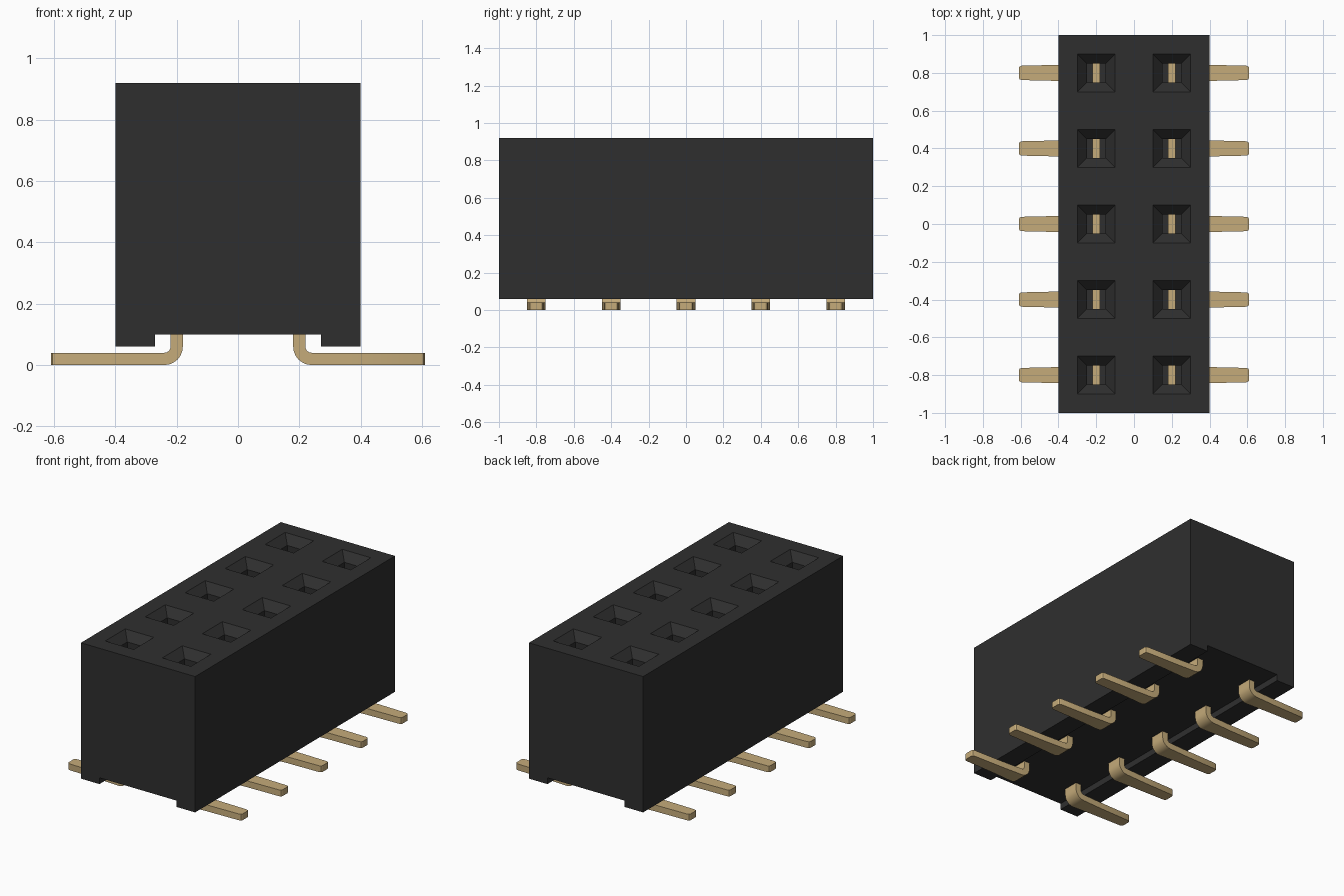
import bpy, bmesh, math
from mathutils import Vector

if "Cube" in bpy.data.objects:
    bpy.data.objects.remove(bpy.data.objects["Cube"], do_unlink=True)


def make_material(name, rgb):
    mat = bpy.data.materials.new(name)
    mat.use_nodes = True
    mat.diffuse_color = (*rgb, 1)
    bsdf = mat.node_tree.nodes["Principled BSDF"]
    bsdf.inputs["Base Color"].default_value = (*rgb, 1)
    bsdf.inputs["Roughness"].default_value = 0.6
    return mat


def finish(bm, name, mat):
    bmesh.ops.recalc_face_normals(bm, faces=bm.faces[:])
    mesh = bpy.data.meshes.new(name)
    bm.to_mesh(mesh)
    bm.free()
    mesh.materials.append(mat)
    obj = bpy.data.objects.new(name, mesh)
    bpy.context.collection.objects.link(obj)
    return obj


black = make_material("black plastic", (0.028, 0.028, 0.028))
gold = make_material("gold plating", (0.56, 0.41, 0.195))

ROWS = [-0.8, -0.4, 0.0, 0.4, 0.8]
TOP, UNDERSIDE, RAIL_BOTTOM = 0.92, 0.10, 0.06


def sink(bm, face, scale, z):
    """Extrude a face down to height z, scaled about its centre."""
    new = bmesh.ops.extrude_discrete_faces(bm, faces=[face])["faces"][0]
    c = new.calc_center_median()
    for v in new.verts:
        v.co = (c.x + (v.co.x - c.x) * scale, c.y + (v.co.y - c.y) * scale, z)
    return new


# Housing: top grid whose socket cells are sunk into funnels and square holes
bm = bmesh.new()
xs = [-0.4, -0.3, -0.1, 0.1, 0.3, 0.4]
ys = [-1.0] + [y + s for y in ROWS for s in (-0.1, 0.1)] + [1.0]
grid = [[bm.verts.new((x, y, TOP)) for x in xs] for y in ys]
sockets = []
for j in range(len(ys) - 1):
    for i in range(len(xs) - 1):
        f = bm.faces.new((grid[j][i], grid[j][i + 1], grid[j + 1][i + 1], grid[j + 1][i]))
        if i % 2 and j % 2:
            sockets.append(f)

# Side walls and underside
rim = [e for e in bm.edges if e.is_boundary]
walls = bmesh.ops.extrude_edge_only(bm, edges=rim)["geom"]
for v in walls:
    if isinstance(v, bmesh.types.BMVert):
        v.co.z = UNDERSIDE
bmesh.ops.edgeloop_fill(bm, edges=[e for e in bm.edges if e.is_boundary])

for f in sockets:
    funnel = sink(bm, f, 0.5, TOP - 0.05)
    sink(bm, funnel, 1.0, 0.2)


# Two standing rails along the underside
def bottom_faces():
    return [f for f in bm.faces if all(abs(v.co.z - UNDERSIDE) < 1e-4 for v in f.verts)]


for x in (-0.27, 0.27):
    faces = bottom_faces()
    geom = set(faces)
    for f in faces:
        geom.update(f.edges)
        geom.update(f.verts)
    bmesh.ops.bisect_plane(bm, geom=list(geom), plane_co=(x, 0, 0), plane_no=(1, 0, 0))
rails = [f for f in bottom_faces() if abs(f.calc_center_bounds().x) > 0.27]
for f in rails:
    sink(bm, f, 1.0, RAIL_BOTTOM)
finish(bm, "housing", black)


# Pins: rectangular section swept down, round a bend and out along the foot
def make_pin(name, side, y):
    half = 0.02
    # centre x, centre z, direction across the thickness, half width
    path = [(0.20, 0.30, (1, 0), 0.05)]
    for k in range(7):
        a = math.radians(90 * k / 6)
        n = (math.cos(a), math.sin(a))
        path.append((0.24 - 0.04 * n[0], 0.06 - 0.04 * n[1], n, 0.05))
    path += [(0.38, 0.02, (0, 1), 0.043), (0.595, 0.02, (0, 1), 0.038),
             (0.605, 0.02, (0, 1), 0.034), (0.61, 0.02, (0, 1), 0.026)]
    bm = bmesh.new()
    rings = []
    for x, z, n, w in path:
        ring = []
        for t, s in ((-1, -1), (1, -1), (1, 1), (-1, 1)):
            ring.append(bm.verts.new((side * (x + n[0] * half * t), y + s * w, z + n[1] * half * t)))
        rings.append(ring)
    for a, b in zip(rings, rings[1:]):
        for k in range(4):
            bm.faces.new((a[k], a[(k + 1) % 4], b[(k + 1) % 4], b[k]))
    bm.faces.new(rings[0])
    bm.faces.new(rings[-1])
    obj = finish(bm, name, gold)
    bpy.ops.object.select_all(action='DESELECT')
    obj.select_set(True)
    bpy.context.view_layer.objects.active = obj
    bpy.ops.object.shade_smooth_by_angle(angle=math.radians(30))


for side, label in ((1, "left"), (-1, "right")):
    for i, y in enumerate(ROWS):
        make_pin(f"{label}_pin_{i + 1}", side, y)
